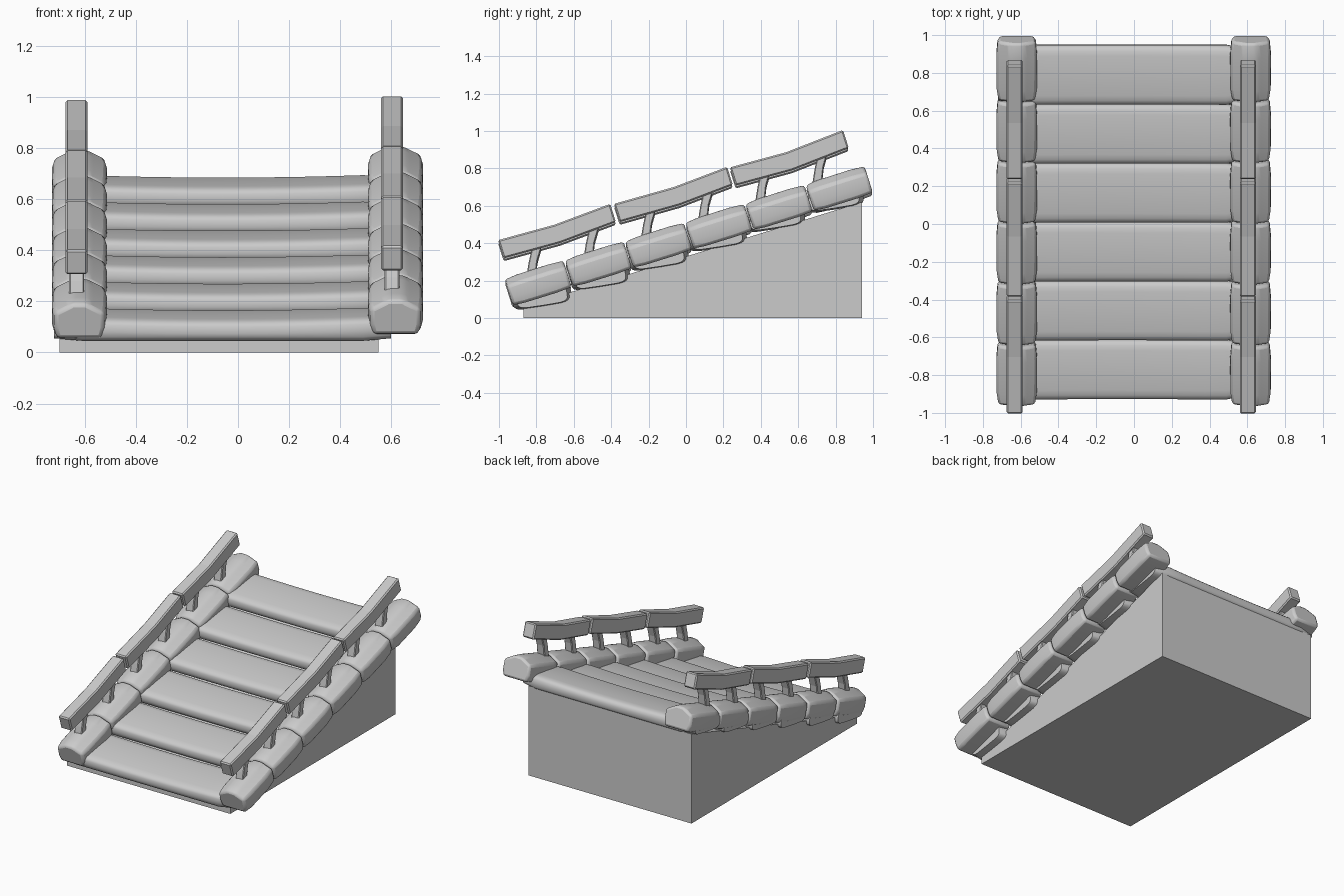
import bpy, bmesh, math
from mathutils import Matrix, Vector

cube = bpy.data.objects.get("Cube")
if cube:
    bpy.data.objects.remove(cube, do_unlink=True)

grey = bpy.data.materials.new("plain grey")
grey.use_nodes = True
grey.diffuse_color = (0.6, 0.6, 0.6, 1)
grey.node_tree.nodes["Principled BSDF"].inputs["Base Color"].default_value = (0.6, 0.6, 0.6, 1)


def loft(name, rings, bevel=0.0, segments=2, smooth=None):
    """Skin a list of equal-sized point rings and cap both ends."""
    bm = bmesh.new()
    rows = [[bm.verts.new(p) for p in ring] for ring in rings]
    n = len(rows[0])
    for a, b in zip(rows, rows[1:]):
        for k in range(n):
            bm.faces.new((a[k], a[(k + 1) % n], b[(k + 1) % n], b[k]))
    bm.faces.new(rows[0])
    bm.faces.new(rows[-1])
    bmesh.ops.recalc_face_normals(bm, faces=bm.faces)
    mesh = bpy.data.meshes.new(name)
    bm.to_mesh(mesh)
    bm.free()
    mesh.materials.append(grey)
    obj = bpy.data.objects.new(name, mesh)
    bpy.context.collection.objects.link(obj)
    if bevel:
        mod = obj.modifiers.new("soft edges", "BEVEL")
        mod.width, mod.segments = bevel, segments
        mod.limit_method, mod.angle_limit = "ANGLE", math.radians(25)
    if smooth:
        bpy.ops.object.select_all(action="DESELECT")
        obj.select_set(True)
        bpy.context.view_layer.objects.active = obj
        bpy.ops.object.shade_smooth_by_angle(angle=math.radians(smooth))
    return obj


# Wedge under the stairs
side = [(-0.87, 0), (0.94, 0), (0.94, 0.62), (-0.87, 0.06)]
loft("base_wedge", [[(x, y, z) for y, z in side] for x in (-0.70, 0.55)])

# Steps: pillowy planks that sag in the middle
for i in range(6):
    cy, cz = -0.77 + 0.312 * i, 0.112 + 0.104 * i
    tilt = Matrix.Rotation(math.radians(9), 3, "X")
    rings = []
    for s in range(13):
        t = s / 6 - 1
        x = -0.06 + 0.66 * t
        end = 0.85 if abs(t) == 1 else 1.0
        sag = -0.014 * (1 - t * t)
        ring = []
        for k in range(20):
            a = math.tau * k / 20
            c, d = math.cos(a), math.sin(a)
            y = 0.16 * math.copysign(abs(c) ** 0.35, c) * end
            z = 0.052 * math.copysign(abs(d) ** 0.55, d) * end
            p = tilt @ Vector((0, y, z + (sag if d > 0 else 0)))
            ring.append((x, cy + p.y, cz + p.z))
        rings.append(ring)
    loft(f"step_plank_{i + 1}", rings, smooth=50)

# Stone outline across its width, with a raised crown
outline = [(-0.095, -0.076), (0.095, -0.076), (0.107, -0.03), (0.106, 0.04),
           (0.055, 0.066), (0.03, 0.080), (-0.03, 0.080), (-0.055, 0.066),
           (-0.106, 0.04), (-0.107, -0.03)]
slope = Matrix.Rotation(math.radians(17.5), 3, "X")

# Rail centre heights: each beam dips slightly in its middle
rail_path = [(-0.99, 0.368), (-0.69, 0.450), (-0.39, 0.562),
             (-0.37, 0.562), (-0.05, 0.652), (0.235, 0.760),
             (0.25, 0.757), (0.55, 0.838), (0.855, 0.957)]

for label, stone_x, rail_x, drop in (("left", 0.617, 0.603, 0), ("right", -0.621, -0.632, -0.015)):
    # Edge stones
    for i in range(6):
        centre = Vector((stone_x, -0.79 + 0.322 * i, 0.185 + 0.101 * i + drop))
        rings = []
        for y, s in ((-0.165, 0.91), (-0.10, 1.0), (0.08, 1.01), (0.165, 0.94)):
            rings.append([centre + slope @ Vector((x * s, y, z * s)) for x, z in outline])
        loft(f"{label}_edge_stone_{i + 1}", rings, bevel=0.015, smooth=40)

    # Posts
    for i in range(6):
        y, z = -0.83 + 0.306 * i, 0.21 + 0.101 * i + drop
        rings = []
        for dy, dz, w in ((0, 0, 0.026), (0.012, 0.09, 0.024), (0.035, 0.18, 0.027)):
            rings.append([(rail_x + a * 0.029, y + dy + b * w, z + dz + b * 0.006)
                          for a, b in ((-1, -1), (1, -1), (1, 1), (-1, 1))])
        loft(f"{label}_post_{i + 1}", rings, bevel=0.005, segments=1)

    # Handrail in three beams
    for j in range(3):
        rings = []
        for y, z in rail_path[j * 3:j * 3 + 3]:
            rings.append([Vector((rail_x, y, z + drop)) + slope @ Vector((a * 0.043, 0, b * 0.051))
                          for a, b in ((-1, -1), (1, -1), (1, 1), (-1, 1))])
        loft(f"{label}_handrail_{j + 1}", rings, bevel=0.008, segments=1)
